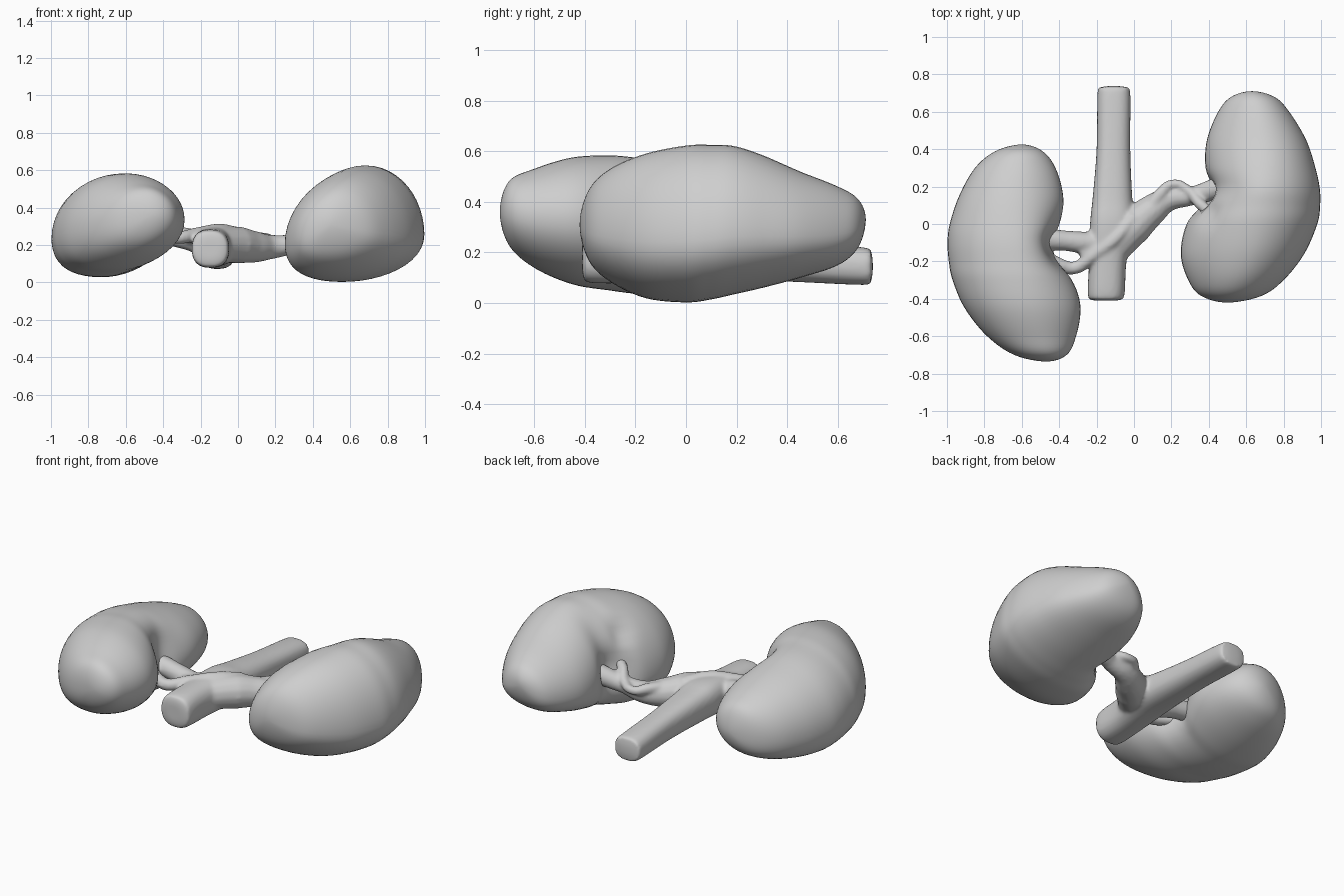
import bpy, bmesh, math
from mathutils import Vector

cube = bpy.data.objects.get("Cube")
if cube:
    bpy.data.objects.remove(cube, do_unlink=True)

# One plain grey for everything
grey = bpy.data.materials.new("plain_grey")
grey.use_nodes = True
grey.diffuse_color = (0.62, 0.62, 0.62, 1)
grey.node_tree.nodes["Principled BSDF"].inputs["Base Color"].default_value = grey.diffuse_color


def spline(a, b, c, d, t):
    """Smooth interpolation from b to c."""
    return 0.5 * (2 * b + (c - a) * t + (2 * a - 5 * b + 4 * c - d) * t * t
                  + (3 * b - a - 3 * c + d) * t ** 3)


def mirrored(s):
    """Station reflected through the end pole, so that ends close round."""
    return (s[0], s[2], s[1], s[4], s[3])


def resample(stations, steps):
    keys = [mirrored(stations[1]), *stations, mirrored(stations[-2])]
    rings = []
    for i in range(len(stations) - 1):
        for k in range(steps):
            rings.append([spline(*v, k / steps) for v in zip(*keys[i:i + 4])])
    return rings + [list(stations[-1])]


def signed_power(v, p):
    return math.copysign(abs(v) ** p, v)


def loft(name, stations, belly=0.5, tilt=0.0, bulge=0.0, crown=0.0, keel=0.0,
         upper=1.0, lower=1.0, dents=(), sides=48):
    """Skin rings given as (y, x min, x max, z min, z max) around a bowed spine.
    Crown and keel shift the top and the underside sideways."""
    bm = bmesh.new()
    rings = []
    data = resample(stations, 6)
    first, last = data[0], data[-1]
    for y, x0, x1, z0, z1 in data[1:-1]:
        t = (y - first[0]) / (last[0] - first[0])
        spine = first[1] + (last[1] - first[1]) * t + bulge * 4 * t * (1 - t)
        ring = []
        for k in range(sides):
            a = math.tau * k / sides
            top = k < sides / 2
            power = upper if top else lower
            c, s = signed_power(math.cos(a), power), signed_power(math.sin(a), power)
            mid = z0 + (z1 - z0) * (belly + tilt * c)
            shift = (crown if top else keel) * (x1 - x0) / 2 * (1 - c * c)
            p = Vector((spine + shift + c * (x1 - spine if c > 0 else spine - x0), y,
                        mid + s * (z1 - mid if s > 0 else mid - z0)))
            for centre, push, size in dents:
                p += Vector(push) * math.exp(-(p - Vector(centre)).length_squared / size ** 2)
            ring.append(bm.verts.new(p))
        rings.append(ring)
    for r, q in zip(rings, rings[1:]):
        for k in range(sides):
            n = (k + 1) % sides
            bm.faces.new((r[k], r[n], q[n], q[k]))
    for ring, s in ((rings[0], first), (rings[-1], last)):
        pole = bm.verts.new((s[1], s[0], s[3]))
        for k in range(sides):
            bm.faces.new((ring[k], ring[(k + 1) % sides], pole))
    bmesh.ops.recalc_face_normals(bm, faces=bm.faces)
    mesh = bpy.data.meshes.new(name)
    bm.to_mesh(mesh)
    bm.free()
    mesh.materials.append(grey)
    mesh.shade_smooth()
    obj = bpy.data.objects.new(name, mesh)
    bpy.context.collection.objects.link(obj)
    return obj


def tube(name, points):
    """Round vessel through (x, y, z, radius) points."""
    curve = bpy.data.curves.new(name, 'CURVE')
    curve.dimensions = '3D'
    curve.bevel_depth = 1
    curve.bevel_resolution = 5
    curve.use_fill_caps = True
    line = curve.splines.new('BEZIER')
    line.bezier_points.add(len(points) - 1)
    for bp, (x, y, z, r) in zip(line.bezier_points, points):
        bp.co, bp.radius = (x, y, z), r
        bp.handle_left_type = bp.handle_right_type = 'AUTO'
    obj = bpy.data.objects.new(name, curve)
    bpy.context.collection.objects.link(obj)
    return obj


# Left kidney, egg-shaped in section, with a hollow and a crease above it
loft("left_kidney", [
    (-.42, .5, .5, .31, .31), (-.385, .36, .68, .17, .445), (-.3, .29, .8, .085, .53),
    (-.16, .25, .91, .02, .59), (0, .28, .98, .003, .622), (.1, .35, .995, .015, .625),
    (.19, .4, .993, .035, .62), (.3, .38, .97, .06, .585), (.45, .39, .92, .1, .52),
    (.6, .45, .83, .15, .46), (.68, .52, .75, .22, .41), (.71, .63, .63, .33, .33)],
    belly=.36, tilt=.03, bulge=.1, crown=.08, keel=-.25, upper=1.04, lower=.92,
    dents=[((.38, .14, .28), (.05, 0, 0), .1), ((.43, .03, .45), (.03, 0, -.03), .06)])

# Right kidney
loft("right_kidney", [
    (-.735, -.47, -.47, .36, .36), (-.7, -.64, -.36, .23, .48), (-.6, -.785, -.31, .14, .53),
    (-.45, -.905, -.285, .075, .575), (-.3, -.97, -.315, .05, .583), (-.2, -.99, -.36, .037, .575),
    (-.1, -.997, -.38, .03, .565), (0, -.985, -.365, .03, .545), (.15, -.935, -.375, .05, .505),
    (.3, -.85, -.42, .09, .45), (.39, -.74, -.49, .15, .39), (.425, -.6, -.6, .26, .26)],
    belly=.45, tilt=.07, bulge=-.09, keel=-.3, lower=.95,
    dents=[((-.39, -.12, .36), (-.08, 0, 0), .16)])

# Main vessel trunk with softly squared ends
trunk = loft("vessels", [
    (-.41, -.15, -.15, .18, .18), (-.405, -.23, -.07, .1, .26), (-.37, -.247, -.05, .08, .28),
    (-.2, -.24, -.04, .08, .29), (0, -.235, 0, .09, .3), (.15, -.22, -.01, .09, .28),
    (.4, -.2, -.02, .085, .25), (.7, -.195, -.02, .072, .22),
    (.73, -.18, -.035, .085, .205), (.738, -.11, -.11, .145, .145)], upper=.8, lower=.8)

# Side branches into each kidney
branches = [
    tube("left_vein", [(-.12, -.14, .2, .09), (0, -.01, .2, .1), (.09, .07, .19, .085),
                       (.18, .13, .19, .065), (.31, .15, .21, .05), (.47, .2, .26, .06)]),
    tube("left_artery", [(.06, .04, .23, .035), (.14, .16, .235, .033), (.21, .215, .225, .025),
                         (.29, .18, .24, .026), (.35, .11, .28, .03), (.45, .03, .3, .03)]),
    tube("right_vein", [(-.15, -.1, .2, .075), (-.26, -.1, .23, .06), (-.36, -.09, .25, .055),
                        (-.5, -.08, .27, .06)]),
    tube("right_web", [(-.12, -.12, .22, .07), (-.2, -.13, .23, .06), (-.29, -.16, .25, .03)]),
    tube("right_artery", [(0, .04, .26, .035), (-.1, -.08, .28, .035), (-.22, -.17, .26, .035),
                          (-.32, -.235, .24, .035), (-.39, -.22, .25, .035), (-.5, -.16, .27, .04)]),
]

# Fuse trunk and branches into one soft surface
bpy.ops.object.select_all(action='DESELECT')
for obj in branches:
    obj.select_set(True)
bpy.context.view_layer.objects.active = branches[0]
bpy.ops.object.convert(target='MESH')
trunk.select_set(True)
bpy.context.view_layer.objects.active = trunk
bpy.ops.object.join()
fuse = trunk.modifiers.new("fuse", 'REMESH')
fuse.mode = 'VOXEL'
fuse.voxel_size = .01
fuse.use_smooth_shade = True
soften = trunk.modifiers.new("soften", 'SMOOTH')
soften.factor = .5
soften.iterations = 8
trunk.data.materials.clear()
trunk.data.materials.append(grey)
